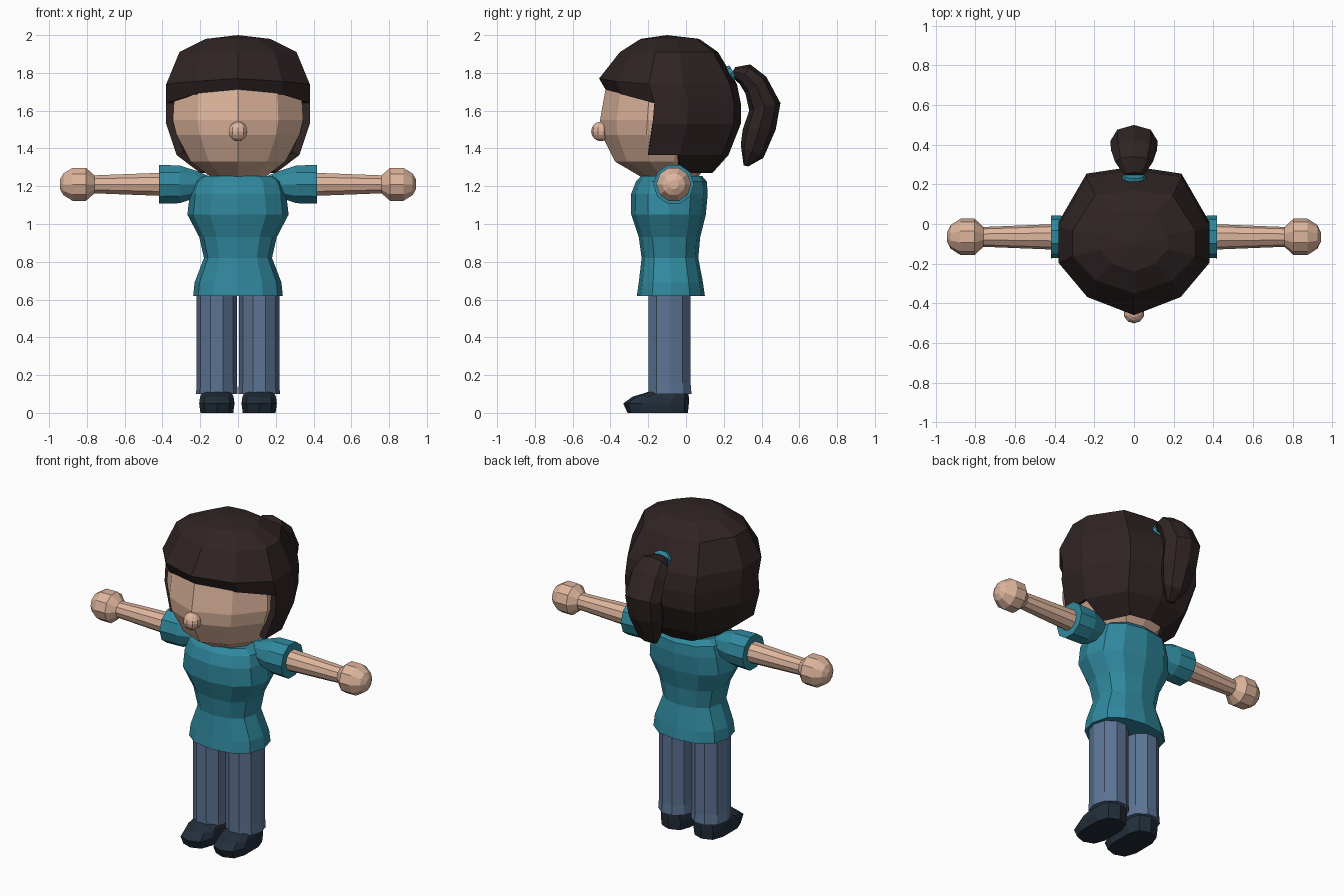
import bpy, bmesh, math
from mathutils import Vector

if "Cube" in bpy.data.objects:
    bpy.data.objects.remove(bpy.data.objects["Cube"])


def material(name, r, g, b):
    m = bpy.data.materials.new(name)
    lin = [((c / 255 + 0.055) / 1.055) ** 2.4 for c in (r, g, b)]
    m.diffuse_color = (*lin, 1)
    m.use_nodes = True
    m.node_tree.nodes["Principled BSDF"].inputs["Base Color"].default_value = m.diffuse_color
    return m


SKIN = material("skin", 222, 181, 157)
HAIR = material("dark_brown_hair", 48, 36, 36)
TEAL = material("teal_cloth", 48, 137, 158)
DENIM = material("blue_denim", 92, 116, 148)
SHOE = material("dark_shoe", 34, 46, 58)


def finish(name, bm, mat, recalc=True):
    if recalc:
        bmesh.ops.recalc_face_normals(bm, faces=bm.faces[:])
    me = bpy.data.meshes.new(name)
    bm.to_mesh(me)
    bm.free()
    me.materials.append(mat)
    ob = bpy.data.objects.new(name, me)
    bpy.context.collection.objects.link(ob)
    return ob


def loft(name, rings, mat):
    """Skin a closed surface over rings of equal point count."""
    bm = bmesh.new()
    vs = [[bm.verts.new(p) for p in ring] for ring in rings]
    n = len(vs[0])
    for a, b in zip(vs, vs[1:]):
        for i in range(n):
            j = (i + 1) % n
            bm.faces.new((a[i], a[j], b[j], b[i]))
    bm.faces.new(vs[0])
    bm.faces.new(vs[-1])
    return finish(name, bm, mat)


def oval(z, w, yf, yb, n, cx=0, power=1.0, turn=0.0):
    """Horizontal ring; power below 1 makes it boxier."""
    cy, h = (yf + yb) / 2, (yb - yf) / 2
    pts = []
    for i in range(n):
        t = 2 * math.pi * (i + turn) / n
        s, c = math.sin(t), math.cos(t)
        pts.append((cx + w * math.copysign(abs(s) ** power, s),
                    cy - h * math.copysign(abs(c) ** power, c), z))
    return pts


# Plan outline shared by head and hair, starting at the front centre
HALF = [(0, -1), (.62, -.75), (1, -.28), (1, .22), (.63, .9), (0, 1)]
PLAN = HALF + [(-x, y) for x, y in HALF[4:0:-1]]


def plan_ring(z, w, yf, yb):
    cy, h = (yf + yb) / 2, (yb - yf) / 2
    return [Vector((x * w, cy + y * h, z)) for x, y in PLAN]


# Head
loft("head", [plan_ring(*r) for r in (
    (1.245, .14, -.23, .06), (1.33, .25, -.375, .13), (1.47, .325, -.445, .21),
    (1.55, .345, -.455, .24), (1.72, .335, -.425, .22), (1.87, .25, -.32, .12))], SKIN)

# Nose
bm = bmesh.new()
bmesh.ops.create_uvsphere(bm, u_segments=10, v_segments=8, radius=.052)
bmesh.ops.translate(bm, verts=bm.verts[:], vec=(0, -.45, 1.49))
finish("nose", bm, SKIN)

# Hair cap: full rows above the fringe, side and back columns only below it
rows = [plan_ring(*r) for r in (
    (1.98, .17, -.24, .07), (1.91, .31, -.35, .17), (1.74, .38, -.46, .27),
    (1.64, .38, -.425, .29), (1.53, .38, -.44, .29), (1.365, .325, -.44, .225),
    (1.27, .20, -.31, .14))]
rows[2][0].z = 1.77
rows[2][1].z = rows[2][9].z = 1.755
rows[3][0].z = 1.71
rows[3][1].z = rows[3][9].z = 1.685
first_column = [0, 0, 0, 2, 2, 3]      # where each band of faces begins
bm = bmesh.new()
vs = [[bm.verts.new(p) for p in row] for row in rows]
top = bm.verts.new((0, -.1, 2.0))
for i in range(10):
    bm.faces.new((top, vs[0][i], vs[0][(i + 1) % 10]))
for k, start in enumerate(first_column):
    for i in range(start, 10 - start):
        j = (i + 1) % 10
        bm.faces.new((vs[k][i], vs[k + 1][i], vs[k + 1][j], vs[k][j]))
for v in [v for v in bm.verts if not v.link_faces]:
    bm.verts.remove(v)
hair = finish("hair", bm, HAIR, recalc=False)
mod = hair.modifiers.new("thickness", "SOLIDIFY")
mod.thickness = .04
mod.offset = -1

# Ponytail: rings spanned between inner and outer side points
tail = []
for (y0, z0), (y1, z1), w in (
        ((.235, 1.785), (.26, 1.83), .05), ((.285, 1.74), (.34, 1.845), .095),
        ((.315, 1.69), (.425, 1.78), .115), ((.335, 1.60), (.50, 1.64), .12),
        ((.30, 1.50), (.475, 1.50), .11), ((.29, 1.42), (.41, 1.35), .075),
        ((.305, 1.31), (.33, 1.305), .025)):
    ring = []
    for i in range(8):
        t = 2 * math.pi * i / 8
        f = .5 + .5 * math.cos(t)
        ring.append((w * math.sin(t), y0 + (y1 - y0) * f, z0 + (z1 - z0) * f))
    tail.append(ring)
loft("ponytail", tail, HAIR)

# Hair tie
axis = Vector((0, .85, .53))
up = Vector((0, -.53, .85))
loft("hair_tie", [[Vector((0, .225, 1.79)) + axis * d
                   + Vector((r * math.cos(t), 0, 0)) + up * r * .75 * math.sin(t)
                   for t in (math.pi * i / 5 for i in range(10))]
                  for d, r in ((-.03, .055), (.015, .06), (.03, .055))], TEAL)

# Shirt body
loft("shirt", [oval(*r, 12, power=.85) for r in (
    (.62, .237, -.26, .10), (.69, .23, -.25, .09), (.82, .18, -.235, .065),
    (.93, .205, -.25, .075), (1.05, .268, -.29, .105), (1.16, .255, -.29, .115),
    (1.225, .235, -.265, .11), (1.255, .19, -.235, .085))], TEAL)


def tube(name, sections, side, mat, n):
    """Tube along x at shoulder height from (x, radius) pairs."""
    loft(name, [[(side * x, -.065 + r * math.cos(t), 1.21 + r * math.sin(t))
                 for t in (2 * math.pi * i / n for i in range(n))]
                for x, r in sections], mat)


for side, label in ((1, "left"), (-1, "right")):
    # Sleeve, then arm with its rounded hand
    tube(label + "_sleeve", ((.14, .04), (.22, .075), (.31, .105), (.418, .108)),
         side, TEAL, 10)
    tube(label + "_arm", ((.36, .066), (.76, .05), (.805, .092), (.875, .092),
                          (.925, .06), (.943, .025)), side, SKIN, 10)
    # Trouser leg
    loft(label + "_leg", [oval(z, w, yf, yb, 10, cx=side * .112, turn=.5)
                          for z, w, yf, yb in ((.10, .110, -.205, .035),
                                               (.16, .107, -.205, .03),
                                               (.66, .107, -.205, .03))], DENIM)
    # Shoe
    loft(label + "_shoe", [oval(*r, 10, cx=side * .112, power=.7) for r in (
        (0, .09, -.31, .01), (.05, .097, -.332, .015), (.085, .092, -.285, .015),
        (.12, .075, -.17, .01))], SHOE)
